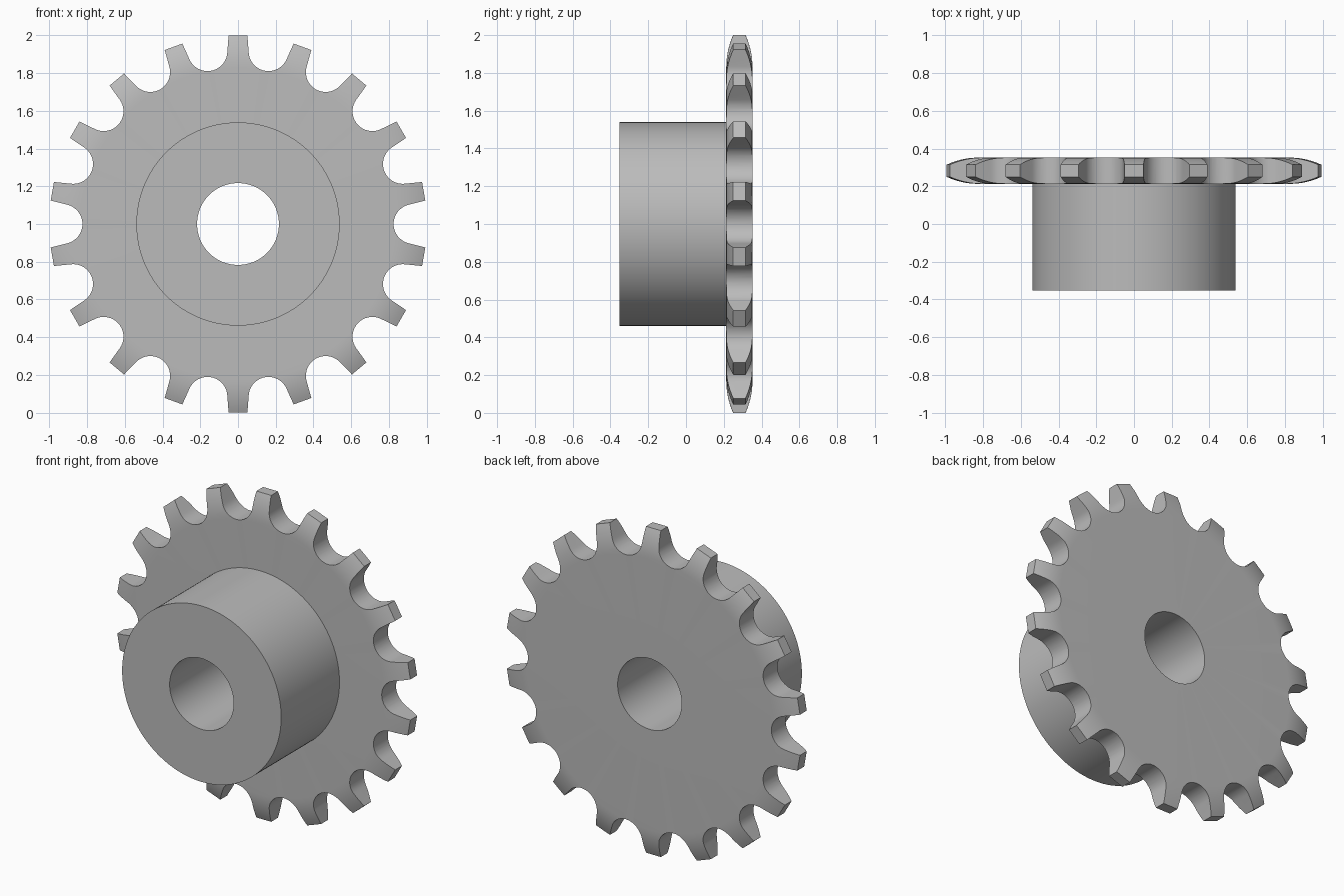
import bpy, bmesh
from math import sin, cos, pi, radians, sqrt

TEETH = 18
BORE, HUB_R = 0.217, 0.539
FRONT, SEAT, BACK = -0.352, 0.213, 0.352

if "Cube" in bpy.data.objects:
    bpy.data.objects.remove(bpy.data.objects["Cube"])

steel = bpy.data.materials.new("grey steel")
steel.use_nodes = True
grey = (0.5, 0.5, 0.5, 1)
steel.diffuse_color = grey
steel.node_tree.nodes["Principled BSDF"].inputs["Base Color"].default_value = grey


def make_object(name, bm):
    bmesh.ops.recalc_face_normals(bm, faces=bm.faces)
    mesh = bpy.data.meshes.new(name)
    bm.to_mesh(mesh)
    bm.free()
    mesh.materials.append(steel)
    obj = bpy.data.objects.new(name, mesh)
    bpy.context.collection.objects.link(obj)
    obj.location.z = 1
    return obj


def lathe(name, profile, closed, steps=144):
    """Spin (radius, y) points around the y axis."""
    bm = bmesh.new()
    rings = [[bm.verts.new((r * cos(2 * pi * i / steps), y, r * sin(2 * pi * i / steps)))
              for i in range(steps)] for r, y in profile]
    pairs = list(zip(rings, rings[1:]))
    if closed:
        pairs.append((rings[-1], rings[0]))
    for a, b in pairs:
        for i in range(steps):
            j = (i + 1) % steps
            bm.faces.new((a[i], a[j], b[j], b[i]))
    return make_object(name, bm)


def tooth_outline():
    """Round roller pockets joined by flat-topped teeth."""
    pocket_r, pocket_c = 0.105, 0.93
    corner = (0.9935, 0.1244)
    arc = [(pocket_c + pocket_r * cos(t), pocket_r * sin(t))
           for t in (radians(256 - 152 * i / 20) for i in range(21))]
    local = [(corner[0], -corner[1])] + arc + [corner]
    points = []
    for k in range(TEETH):
        a = 2 * pi * (k + 0.5) / TEETH + pi / 2
        points += [(x * cos(a) - y * sin(a), x * sin(a) + y * cos(a)) for x, y in local]
    return points


# Hub, open where it meets the toothed plate
hub = lathe("hub", [(BORE, SEAT), (BORE, FRONT), (HUB_R, FRONT), (HUB_R, SEAT)], False)

# Plate blank with rim rounded on both sides
mid, half = (SEAT + BACK) / 2, (BACK - SEAT) / 2
start, end, tip = 0.83, 1.03, 0.033
radius = (0.17 ** 2 + (half - tip) ** 2) / (2 * (half - tip))
rim = []
for i in range(9):
    d = (end - start) * i / 8
    rim.append((start + d, half - radius + sqrt(radius ** 2 - d ** 2)))
profile = ([(BORE, mid - half)] + [(r, mid - h) for r, h in rim]
           + [(r, mid + h) for r, h in reversed(rim)] + [(BORE, mid + half)])
plate = lathe("toothed_plate", profile, True)

# Cut the teeth by keeping what lies inside the toothed prism
bm = bmesh.new()
face = bm.faces.new([bm.verts.new((x, 0, z)) for x, z in tooth_outline()])
side = bmesh.ops.extrude_face_region(bm, geom=[face])["geom"]
bmesh.ops.translate(bm, vec=(0, 0.6, 0), verts=[v for v in side if isinstance(v, bmesh.types.BMVert)])
cutter = make_object("tooth_cutter", bm)
cutter.hide_render = True
mod = plate.modifiers.new("teeth", "BOOLEAN")
mod.operation = "INTERSECT"
mod.solver = "EXACT"
mod.object = cutter
bpy.context.view_layer.objects.active = plate
bpy.ops.object.modifier_apply(modifier=mod.name)
bpy.data.objects.remove(cutter)

# Smooth shading with crisp edges
for obj in (hub, plate):
    bpy.ops.object.select_all(action="DESELECT")
    obj.select_set(True)
    bpy.context.view_layer.objects.active = obj
    bpy.ops.object.shade_smooth_by_angle(angle=radians(30))
